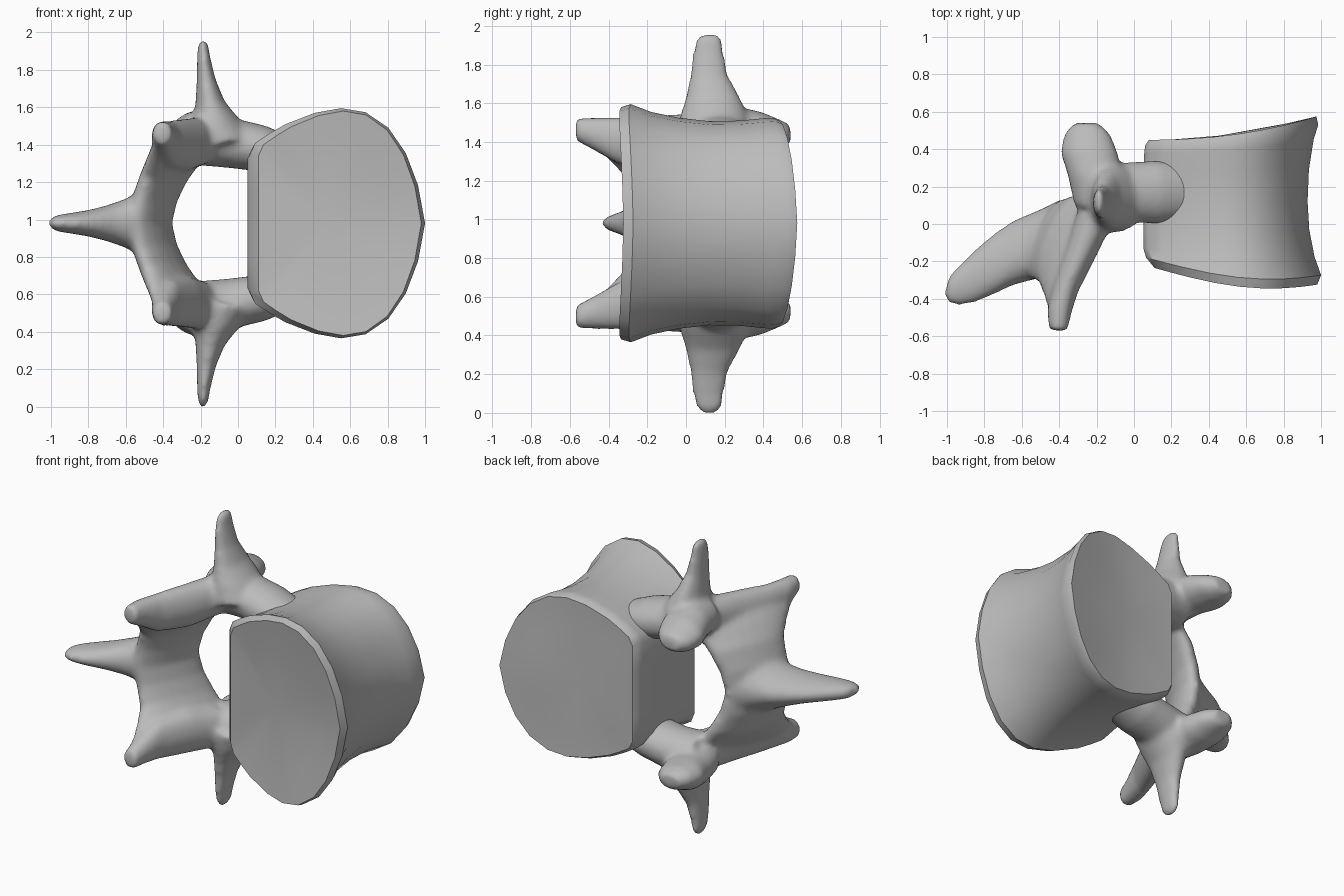
import bpy, bmesh, math
from mathutils import Vector

cube = bpy.data.objects.get("Cube")
if cube:
    bpy.data.objects.remove(cube, do_unlink=True)

MID = 0.98   # height of the mirror plane
SIDES = 20

bone = bpy.data.materials.new("bone grey")
bone.use_nodes = True
bone.diffuse_color = (0.5, 0.5, 0.5, 1)
bone.node_tree.nodes["Principled BSDF"].inputs["Base Color"].default_value = (0.5, 0.5, 0.5, 1)


def make_object(name, bm):
    bmesh.ops.recalc_face_normals(bm, faces=bm.faces)
    mesh = bpy.data.meshes.new(name)
    bm.to_mesh(mesh)
    bm.free()
    mesh.materials.append(bone)
    obj = bpy.data.objects.new(name, mesh)
    bpy.context.collection.objects.link(obj)
    bpy.ops.object.select_all(action='DESELECT')
    obj.select_set(True)
    bpy.context.view_layer.objects.active = obj
    return obj


def bridge(bm, rings):
    for a, b in zip(rings, rings[1:]):
        for i in range(len(a)):
            j = (i + 1) % len(a)
            bm.faces.new((a[i], a[j], b[j], b[i]))


def fan(bm, ring, dip=Vector()):
    """Close a ring with an inner ring and a centre point, pushed in by dip."""
    centre = sum((v.co for v in ring), Vector()) / len(ring)
    inner = [bm.verts.new(v.co.lerp(centre, 0.3) + dip * 0.7) for v in ring]
    bridge(bm, [ring, inner])
    tip = bm.verts.new(centre + dip)
    for i, v in enumerate(inner):
        bm.faces.new((v, inner[(i + 1) % len(inner)], tip))


def limb(bm, wide, stations, side=1):
    """Loft oval sections along a path; stations are (x, y, height, wide radius, thin radius)."""
    pts = [Vector(s[:3]) for s in stations]
    u = Vector(wide).normalized()
    rings = []
    for k, (p, s) in enumerate(zip(pts, stations)):
        along = pts[min(k + 1, len(pts) - 1)] - pts[max(k - 1, 0)]
        w = along.cross(u).normalized()
        ring = []
        for i in range(SIDES):
            t = math.tau * i / SIDES
            c = p + u * s[3] * math.cos(t) + w * s[4] * math.sin(t)
            ring.append(bm.verts.new((c.x, c.y, MID + side * c.z)))
        rings.append(ring)
    bridge(bm, rings)
    fan(bm, rings[0])
    fan(bm, rings[-1])


# Vertebral body: D-shaped outline lofted from front to back
half = [(0, .3), (0, .6), (.03, .7), (.11, .78), (.2, .86), (.37, .96), (.52, 1), (.66, .965),
        (.79, .83), (.89, .61), (.96, .33)]
outline = [(0, 0)] + half + [(1, 0)] + [(u, -v) for u, v in reversed(half)]
# (y at flat side, y at round side, x flat, x round, half height)
body_sections = [
    (-.235, -.345, .11, .98, .60), (-.18, -.295, .065, 1.0, .615), (-.13, -.185, .05, .965, .575),
    (-.04, -.03, .05, .937, .545), (.12, .12, .05, .928, .527), (.28, .29, .05, .935, .53),
    (.38, .45, .055, .96, .542), (.42, .53, .06, .985, .545), (.45, .575, .08, .975, .53)]
bm = bmesh.new()
rings = []
for y0, y1, x0, x1, h in body_sections:
    front = y1 < -.1
    rings.append([bm.verts.new((x0 + (x1 - x0) * u,
                                y0 + (y1 - y0) * (math.sin(u * 2.2) if front else u ** 2.2),
                                MID + h * v)) for u, v in outline])
bridge(bm, rings)
fan(bm, rings[0], Vector((0, .015, 0)))
fan(bm, rings[-1], Vector((0, -.015, 0)))
make_object("vertebral_body", bm)
bpy.ops.object.shade_smooth_by_angle(angle=math.radians(35))

# Neural arch and processes, fused into one smooth surface
bm = bmesh.new()
for side in (1, -1):
    # pedicle
    limb(bm, (0, 1, 0), [(.3, .17, .35, .15, .1), (.12, .17, .40, .17, .125),
                         (-.04, .17, .43, .16, .135), (-.22, .14, .44, .17, .13)], side)
    # lamina, a broad sheet reaching forward at the top
    limb(bm, (-.4, -.92, 0), [(-.27, -.17, .5, .36, .055), (-.3, -.17, .42, .36, .075),
                              (-.345, -.12, .34, .31, .08), (-.395, -.08, .25, .26, .085),
                              (-.445, -.08, .13, .235, .085), (-.475, -.09, -.02, .23, .08)], side)
    # front articular process
    limb(bm, (0, 0, 1), [(-.2, .06, .44, .13, .1), (-.28, -.14, .42, .14, .085),
                         (-.365, -.34, .425, .125, .07), (-.4, -.47, .46, .088, .066),
                         (-.405, -.57, .485, .06, .05)], side)
    # rear articular process
    limb(bm, (1, 0, .1), [(-.18, .1, .48, .14, .12), (-.21, .26, .49, .145, .115),
                          (-.24, .38, .475, .155, .1), (-.25, .48, .46, .125, .075),
                          (-.255, .54, .46, .07, .05)], side)
    # transverse process
    limb(bm, (0, 1, 0), [(-.1, .14, .42, .19, .18), (-.13, .145, .54, .18, .13),
                         (-.15, .14, .64, .145, .08), (-.17, .12, .76, .1, .052),
                         (-.183, .115, .88, .082, .036), (-.187, .12, .95, .068, .028),
                         (-.187, .125, .98, .04, .018)], side)
# spinous process
limb(bm, (.28, .96, 0), [(-.46, -.08, 0, .22, .19), (-.53, -.11, 0, .21, .165),
                         (-.6, -.135, 0, .205, .13), (-.7, -.18, 0, .21, .095),
                         (-.8, -.235, 0, .195, .07), (-.89, -.285, 0, .16, .056),
                         (-.96, -.32, 0, .11, .045), (-1.0, -.325, 0, .055, .03)])
arch = make_object("neural_arch", bm)
remesh = arch.modifiers.new("fuse", 'REMESH')
remesh.mode = 'VOXEL'
remesh.voxel_size = 0.018
remesh.use_smooth_shade = True
smooth = arch.modifiers.new("soften", 'SMOOTH')
smooth.factor = 0.5
smooth.iterations = 8
